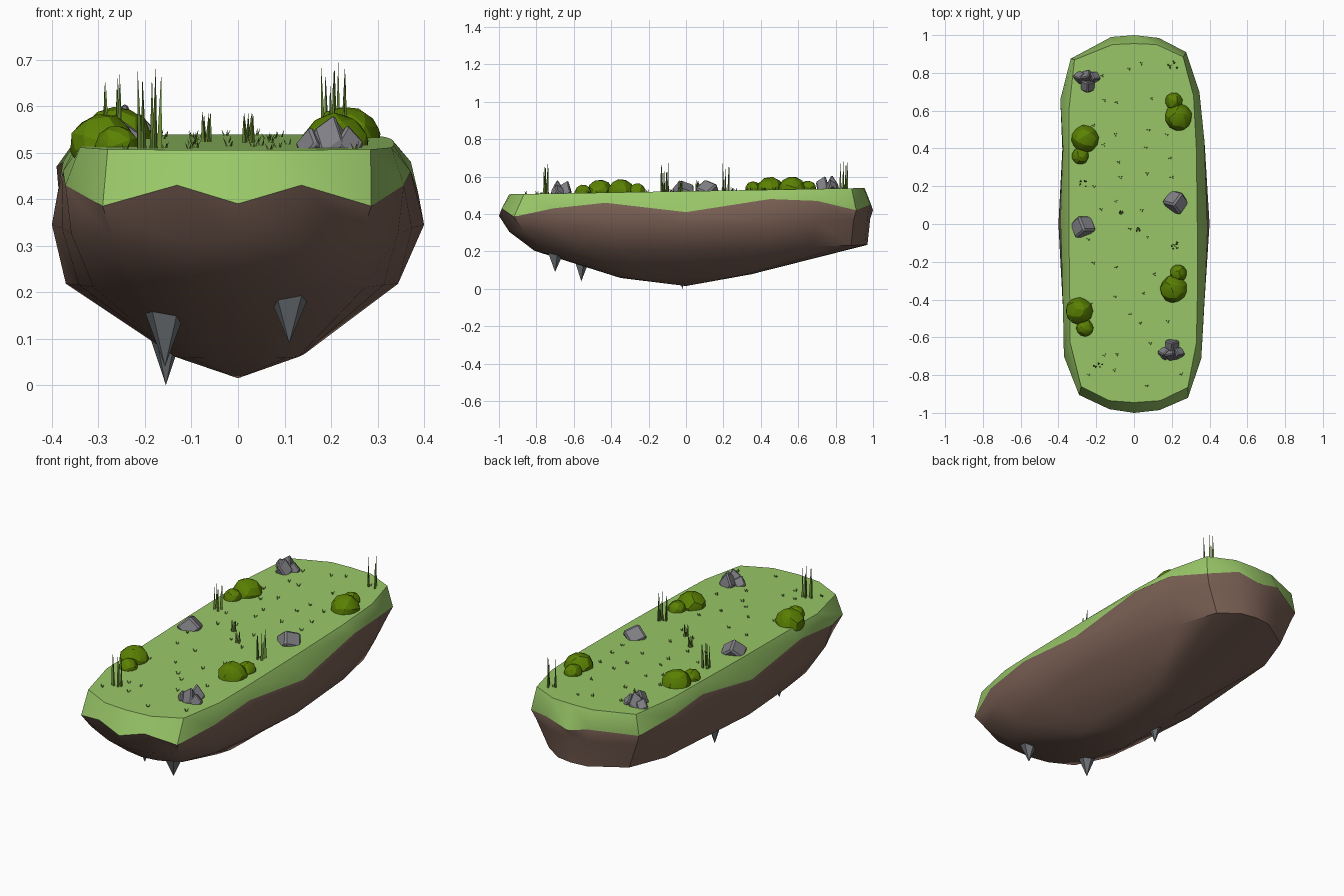
import bpy, bmesh, math, random
from mathutils import Matrix, Vector

random.seed(4)
old = bpy.data.objects.get("Cube")
if old:
    bpy.data.objects.remove(old, do_unlink=True)


def material(name, *rgb):
    col = [(c / 255) ** 2.2 for c in rgb] + [1]
    m = bpy.data.materials.new(name)
    m.use_nodes = True
    m.diffuse_color = col
    bsdf = m.node_tree.nodes["Principled BSDF"]
    bsdf.inputs["Base Color"].default_value = col
    bsdf.inputs["Roughness"].default_value = 0.9
    return m


GRASS = material("meadow green", 152, 198, 104)
EARTH = material("earth brown", 121, 96, 85)
LEAF = material("bush olive", 91, 128, 10)
BLADE = material("blade green", 108, 142, 58)
STONE = material("stone grey", 126, 126, 131)
SPIKE = material("spike grey", 106, 111, 115)


def finish(bm, name, mats, angle=None):
    bmesh.ops.recalc_face_normals(bm, faces=bm.faces)
    mesh = bpy.data.meshes.new(name)
    bm.to_mesh(mesh)
    bm.free()
    for m in mats:
        mesh.materials.append(m)
    ob = bpy.data.objects.new(name, mesh)
    bpy.context.collection.objects.link(ob)
    if angle:
        bpy.ops.object.select_all(action="DESELECT")
        ob.select_set(True)
        bpy.context.view_layer.objects.active = ob
        bpy.ops.object.shade_smooth_by_angle(angle=math.radians(angle))


def ground(y):
    return 0.522 + 0.0175 * y


# Island outline: outer x, outer y, turf edge height, plateau x, plateau y
OUTLINE = [
    (0, -1, .39, 0, -.945), (.135, -.985, .43, .14, -.935),
    (.285, -.92, .385, .285, -.865), (.36, -.71, .43, .33, -.63),
    (.38, -.43, .46, .335, -.4), (.4, 0, .41, .335, 0),
    (.38, .45, .48, .33, .4), (.35, .7, .47, .315, .68),
    (.275, .91, .42, .26, .885), (.13, .985, .45, .12, .95),
    (0, 1, .42, 0, .955), (-.12, .99, .45, -.115, .95),
    (-.335, .875, .43, -.315, .87), (-.395, .66, .47, -.345, .6),
    (-.385, .4, .48, -.345, .38), (-.4, 0, .41, -.345, 0),
    (-.385, -.43, .46, -.34, -.4), (-.375, -.7, .43, -.34, -.62),
    (-.29, -.905, .385, -.28, -.86), (-.13, -.98, .43, -.13, -.935)]


def island():
    bm = bmesh.new()
    rings = [[] for _ in range(5)]
    for x, y, edge, px, py in OUTLINE:
        back = y > 0
        end = y * y
        low = 0.86 if x > 0 else 0.925
        column = [(px, py, ground(py)),
                  (x * (0.97 + 0.04 * end), y, edge),
                  (x * (1 - 0.09 * end), y * (0.985 if back else 0.945),
                   0.345 + (0.03 if back else -0.04) * end),
                  (x * (low - 0.2 * end), y * (0.97 if back else 0.81),
                   0.218 + (0.017 if back else -0.015) * end),
                  (x * 0.36, y * 0.35, 0.068 + 0.01 * y)]
        for ring, co in zip(rings, column):
            ring.append(bm.verts.new(co))
    bm.faces.new(rings[0])
    n = len(OUTLINE)
    for level, (a, b) in enumerate(zip(rings, rings[1:])):
        for i in range(n):
            j = (i + 1) % n
            f = bm.faces.new((a[i], a[j], b[j], b[i]))
            f.material_index = 0 if level == 0 else 1
    tip = bm.verts.new((0, 0, 0.015))
    for i in range(n):
        bm.faces.new((rings[-1][i], rings[-1][(i + 1) % n], tip)).material_index = 1
    finish(bm, "island", [GRASS, EARTH], 36)


island()


def cone(bm, base, tip, radius, sides):
    base, tip = Vector(base), Vector(tip)
    axis = tip - base
    turn = axis.to_track_quat("Z", "Y").to_matrix().to_4x4()
    bmesh.ops.create_cone(bm, cap_ends=True, segments=sides, radius1=radius, radius2=0,
                          depth=axis.length,
                          matrix=Matrix.Translation((base + tip) / 2) @ turn)


# Hanging stone spikes
for k, (x, y, top, low, r) in enumerate([(.11, -.7, .23, .09, .062),
                                         (-.157, -.56, .205, .04, .064),
                                         (-.155, -.02, .13, 0, .045)]):
    bm = bmesh.new()
    cone(bm, (x, y, top), (x, y, low), r, 5)
    finish(bm, f"hanging_spike_{k + 1}", [SPIKE])


def ball(bm, x, y, r, height):
    spin = Matrix.Rotation(random.uniform(0, 6), 4, "Z") @ Matrix.Rotation(0.4, 4, "X")
    made = bmesh.ops.create_icosphere(bm, subdivisions=2, radius=1, matrix=spin)
    for v in made["verts"]:
        p = v.co * random.uniform(0.97, 1.04)
        v.co = (x + p.x * r, y + p.y * r, ground(y) + p.z * height)


# Bushes: a large and a small clump each
for k, (x, y, dx, dy) in enumerate([(-.26, .45, -.025, -.09), (.235, .565, -.025, .085),
                                    (.21, -.345, .025, .085), (-.29, -.46, .03, -.09)]):
    bm = bmesh.new()
    ball(bm, x, y, 0.073, 0.069)
    ball(bm, x + dx, y + dy, 0.046, 0.046)
    finish(bm, f"bush_{k + 1}", [LEAF], 20)


def block(bm, x, y, r, height, turn):
    # corner-up cube with cut edges, fitted to the given half-width and height
    part = bmesh.new()
    bmesh.ops.create_cube(part, size=2, matrix=Matrix.Rotation(turn, 4, "Z")
                          @ Matrix.Rotation(0.7, 4, "X") @ Matrix.Rotation(0.5, 4, "Y"))
    bmesh.ops.bevel(part, geom=part.edges[:], offset=0.22, segments=1, affect="EDGES")
    wide = max(math.hypot(v.co.x, v.co.y) for v in part.verts)
    tall = max(v.co.z for v in part.verts)
    copies = {v: bm.verts.new((x + v.co.x / wide * r, y + v.co.y / wide * r,
                               ground(y) + v.co.z / tall * height)) for v in part.verts}
    for f in part.faces:
        bm.faces.new([copies[v] for v in f.verts])
    part.free()


# Single boulders
for k, (x, y) in enumerate([(.22, .115), (-.27, -.015)]):
    bm = bmesh.new()
    block(bm, x, y, 0.066, 0.056, 0.6 + k)
    finish(bm, f"boulder_{k + 1}", [STONE])

# Stone piles
for k, (x, y, s) in enumerate([(.197, -.685, 1), (-.25, .775, -1)]):
    bm = bmesh.new()
    for i, (dx, dy, r, h) in enumerate([(-.036, 0, .036, .042), (.036, 0, .036, .046),
                                        (0, -.004, .038, .068), (.005, .042, .042, .065)]):
        block(bm, x + dx, y + s * dy, r, h, 0.4 + 1.3 * i)
    finish(bm, f"stone_pile_{k + 1}", [STONE])


def tuft(bm, x, y, count, spread, height, r, splay):
    for i in range(count):
        a = i * 2.4 + random.random()
        d = spread * random.uniform(0.4, 1)
        px, py = x + d * math.cos(a), y + d * math.sin(a)
        z = ground(py) - 0.004
        cone(bm, (px, py, z),
             (px + splay * math.cos(a), py + splay * math.sin(a),
              z + height * random.uniform(0.82, 1)), r, 3)


# Tall reeds near the rim, shorter ones in the middle
for k, (x, y, h, w) in enumerate([(-.192, -.75, .195, .026), (.205, .84, .165, .028),
                                  (-.265, .215, .155, .022), (.22, -.115, .16, .022),
                                  (-.07, .06, .072, .01), (.022, -.03, .072, .01)]):
    bm = bmesh.new()
    tuft(bm, x, y, 5, w, h, 0.007, 0.003)
    finish(bm, f"reeds_{k + 1}", [BLADE])

# Short grass scattered over the plateau
bm = bmesh.new()
for row in range(12):
    for col in range(4):
        x = -0.2 + col * 0.135 + random.uniform(-0.05, 0.05)
        y = -0.82 + row * 0.149 + random.uniform(-0.05, 0.05)
        tuft(bm, x, y, 3, 0.004, 0.02, 0.003, 0.008)
finish(bm, "short_grass", [BLADE])
